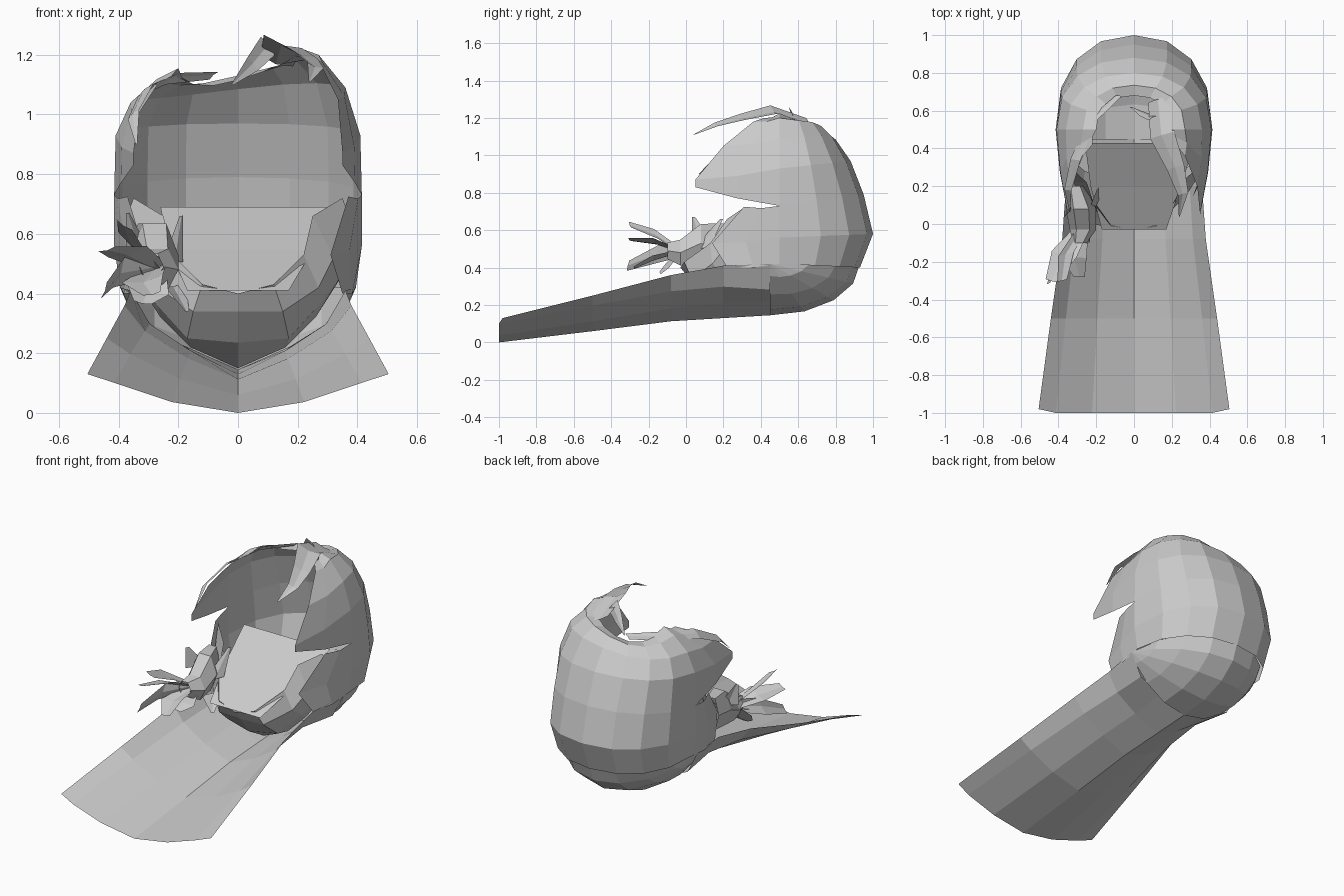
import bpy, math
from mathutils import Vector

if "Cube" in bpy.data.objects:
    bpy.data.objects.remove(bpy.data.objects["Cube"])


def grid(name, rows):
    """Flat-shaded sheet lofted through rows of equal length."""
    n = len(rows[0])
    verts = [tuple(p) for r in rows for p in r]
    faces = [(i * n + j, i * n + j + 1, (i + 1) * n + j + 1, (i + 1) * n + j)
             for i in range(len(rows) - 1) for j in range(n - 1)]
    me = bpy.data.meshes.new(name)
    me.from_pydata(verts, [], faces)
    me.validate()
    ob = bpy.data.objects.new(name, me)
    bpy.context.collection.objects.link(ob)
    return ob


def mirror_row(half):
    """Half row from the +x side to the centre, completed on the -x side."""
    return half + [(-x, y, z) for x, y, z in half[-2::-1]]


def ribbon(name, path, widths, across):
    """Tapered strand, slightly creased along its middle."""
    a = Vector(across).normalized()
    t = (Vector(path[-1]) - Vector(path[0])).normalized()
    rows = []
    for p, w in zip(path, widths):
        p = Vector(p)
        rows.append([p - a * w, p + a.cross(t) * w * 0.2, p + a * w])
    return grid(name, rows)


# Long trough-shaped tail: y, half width, edge z, bottom z, fullness of the side
rows = []
for y, w, ze, zb, f in [(-1, .505, .13, 0, .775), (-.5, .44, .25, .06, .72), (-.08, .38, .36, .113, .65),
                        (.2, .36, .41, .13, .6), (.45, .395, .42, .145, .5)]:
    h = ze - zb
    rows.append(mirror_row([(w, y + (.02 if y == -1 else 0), ze), (w * .82, y, zb + h * f),
                            (w * .44, y, zb + h * .28), (0, y, zb)]))
grid("long_tail", rows)

# Rounded underside, swept from the tail up to the back
rows = []
for k in range(5):
    a = math.radians(22.5 * k)
    r = []
    for j in range(9):
        t = math.pi * j / 8
        s = abs(math.sin(t)) ** (1.5 - .16 * k)
        r.append((.395 * math.cos(t), .45 + .48 * math.sin(a) * s, .42 - .275 * math.cos(a) * s))
    rows.append(r)
grid("nape", rows)


def wrap(yb, yf, w, wf, zb, zs, zf, drop=0, cy=.5):
    """U-shaped ring, open at the front; drop lowers the -x side."""
    pts = [(wf, yf, zf), ((w + wf) / 2 + .01, (yf + cy) / 2, (zf + zs) / 2 - .01)]
    for j in range(9):
        t = math.pi * j / 8
        s, c = abs(math.sin(t)) ** .85, math.cos(t)
        c = math.copysign(abs(c) ** .9, c)
        pts.append((w * c, cy + (yb - cy) * s, zs + (zb - zs) * s))
    pts += [(-wf, yf, zf), (-(w + wf) / 2 - .01, (yf + cy) / 2, (zf + zs) / 2 - .01)][::-1]
    return [(x, y, z - drop * min(1, max(0, .5 - x / w * .8))) for x, y, z in pts]


# Middle band round the back of the head
grid("middle_layer", [
    wrap(.93, .22, .395, .35, .40, .42, .40),
    wrap(1.0, .14, .415, .31, .58, .56, .53),
    wrap(.95, .31, .415, .37, .79, .73, .725),
])

# Upper cap, pointed at the front sides and open over the brow
grid("upper_cap", [
    wrap(.95, .05, .415, .35, .79, .73, .83),
    wrap(.88, .05, .41, .35, .97, .93, .87),
    wrap(.80, .20, .36, .335, 1.11, 1.09, 1.05, .05),
    wrap(.735, .36, .27, .27, 1.17, 1.20, 1.18, .08),
    wrap(.68, .42, .20, .22, 1.15, 1.225, 1.20, .07),
])

# Front collar sweeping down beneath the face opening
rim = [(.35, .31, .72), (.25, .22, .66), (.22, .13, .53), (.12, -.01, .43), (0, -.03, .40)]
mid = [(.38, .34, .64), (.32, .22, .52), (.27, .14, .42), (.15, .03, .34), (0, .02, .34)]
low = [(.38, .36, .55), (.34, .30, .45), (.27, .22, .36), (.17, .14, .25), (0, .10, .235)]
end = [(.37, .40, .50), (.33, .34, .43), (.26, .28, .32), (.16, .25, .22), (0, .25, .15)]
grid("front_collar", [mirror_row(r) for r in (rim, mid, low, end)])

# Inner flap sloping up and back from the collar
grid("inner_flap", [
    [(x * k + o, y, z) for x in (1, .5, 0, -.5, -1)]
    for k, o, y, z in [(.17, 0, -.03, .41), (.24, .01, .2, .545), (.29, .03, .43, .69)]])

# Loose strands along the top opening
ribbon("right_top_strand", [(.13, .66, 1.18), (.15, .47, 1.245), (.22, .3, 1.205), (.26, .16, 1.165), (.24, .04, 1.11)],
       [.06, .07, .05, .03, .003], (1, .3, -.35))
ribbon("centre_top_strand", [(.10, .56, 1.23), (.05, .58, 1.17), (-.02, .62, 1.1)],
       [.04, .03, .003], (.6, .3, -.8))
ribbon("left_top_strand", [(-.08, .68, 1.13), (-.22, .55, 1.12), (-.31, .34, 1.08), (-.35, .18, 1.0), (-.34, .07, .9)],
       [.02, .03, .035, .025, .003], (-.7, .1, -.6))

# Short tied knot on the left side
knot = []
for y, x, z, rx, rz in [(.2, -.31, .54, .05, .11), (.08, -.28, .53, .08, .12),
                        (-.03, -.27, .48, .07, .08), (-.1, -.29, .49, .04, .05)]:
    knot.append([(x + rx * math.cos(k * math.pi / 3), y, z + rz * math.sin(k * math.pi / 3))
                 for k in range(7)])
grid("side_knot", knot)

# Fan of broad tufts sprouting from the knot
tufts = [((-.36, -.16, .58), (-.38, -.30, .63), (.8, .2, -.5), .05),
         ((-.37, -.16, .54), (-.44, -.30, .55), (.7, -.2, .2), .07),
         ((-.40, -.16, .47), (-.45, -.31, .41), (.3, .2, .8), .055),
         ((-.32, -.18, .45), (-.29, -.28, .40), (1, 0, .2), .07),
         ((-.30, -.1, .41), (-.32, -.14, .37), (1, .1, -.2), .07)]
for i, (m, tip, across, w) in enumerate(tufts):
    ribbon(f"side_tuft_{i + 1}", [(-.28, -.03, .49), m, tip], [.04, w, .03], across)

# Pointed wisps standing up round the knot
for i, (b, tip) in enumerate([((-.22, .08, .5), (-.19, .19, .66)), ((-.34, .08, .55), (-.37, .04, .67)),
                              ((-.21, .05, .43), (-.17, .0, .34))]):
    ribbon(f"knot_wisp_{i + 1}", [b, tip], [.06, .01], (.6, .8, .1))
